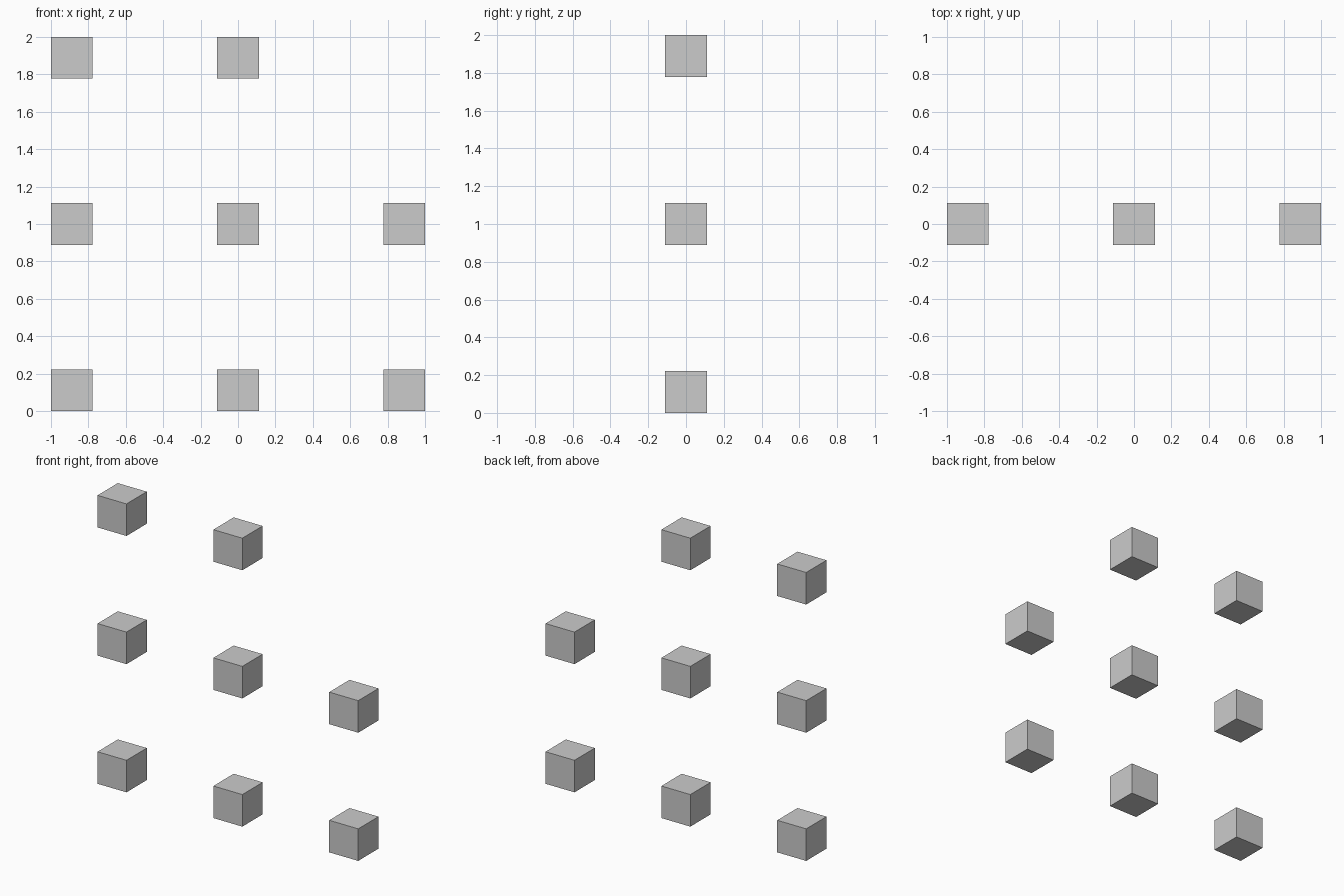
import bpy

if "Cube" in bpy.data.objects:
    bpy.data.objects.remove(bpy.data.objects["Cube"])

SIZE = 2 / 9        # cube edge
STEP = 4 * SIZE     # spacing between cube centres


def add_cube(name, x, z):
    bpy.ops.mesh.primitive_cube_add(size=SIZE, location=(x, 0, z))
    bpy.context.object.name = name


# Upright 3 x 3 grid of separate cubes, with the top right one missing
for row, row_name in enumerate(("bottom", "middle", "top")):
    for col, col_name in enumerate(("left", "centre", "right")):
        if (row_name, col_name) != ("top", "right"):
            add_cube(f"{row_name}_{col_name}_cube",
                     (col - 1) * STEP, SIZE / 2 + row * STEP)
